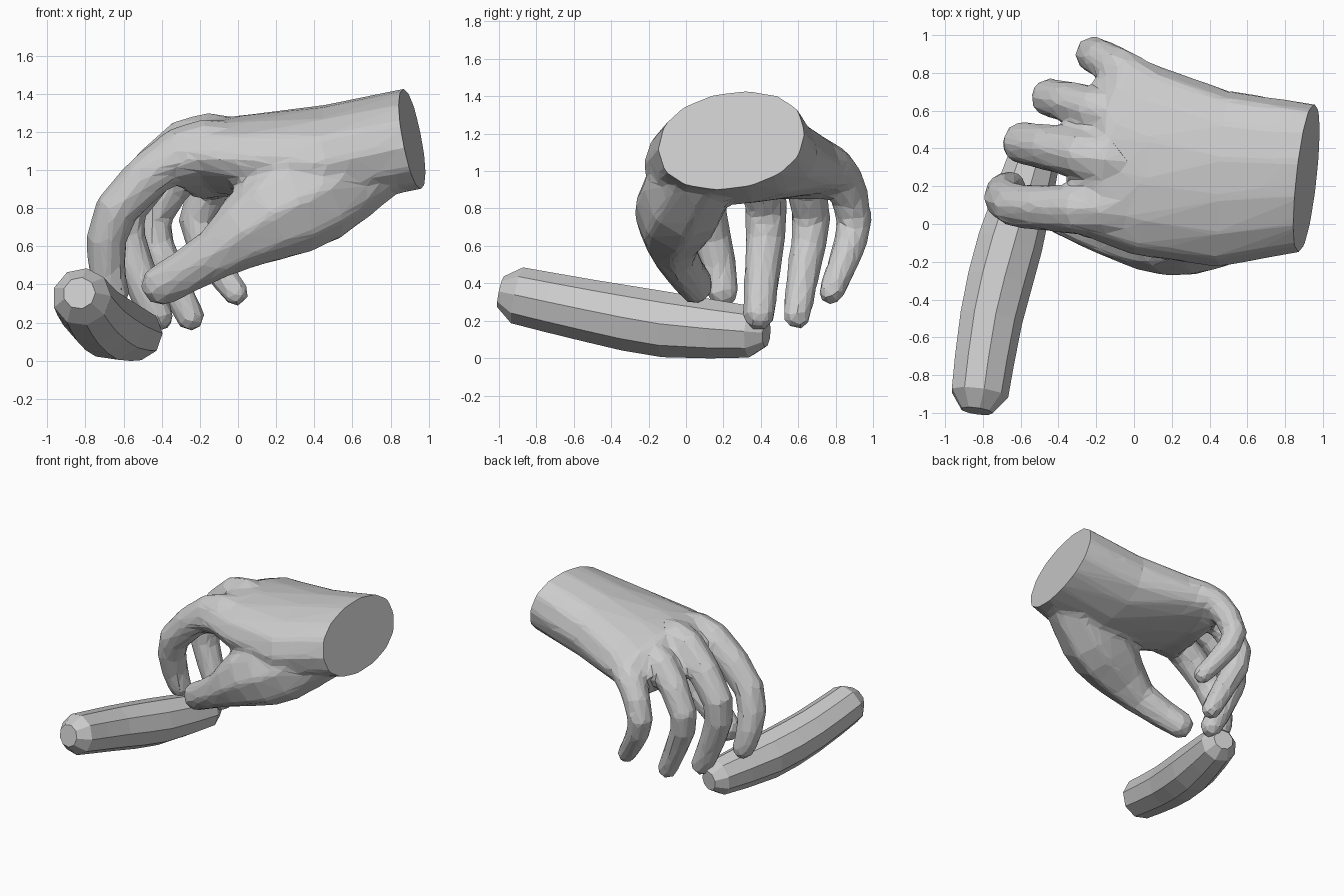
import bpy, bmesh
from math import pi, cos, sin
from mathutils import Vector as V

if "Cube" in bpy.data.objects:
    bpy.data.objects.remove(bpy.data.objects["Cube"])


def loft(name, rings):
    """Closed flat-faced skin through a list of equal-sized rings."""
    bm = bmesh.new()
    vs = [[bm.verts.new(p) for p in r] for r in rings]
    n = len(vs[0])
    for a, b in zip(vs, vs[1:]):
        for i in range(n):
            j = (i + 1) % n
            bm.faces.new((a[i], a[j], b[j], b[i]))
    bm.faces.new(vs[0])
    bm.faces.new(vs[-1])
    bmesh.ops.recalc_face_normals(bm, faces=bm.faces)
    me = bpy.data.meshes.new(name)
    bm.to_mesh(me)
    bm.free()
    ob = bpy.data.objects.new(name, me)
    bpy.context.collection.objects.link(ob)
    return ob


def smooth_path(pts):
    """Insert one curved midpoint in every span."""
    out = []
    for i in range(len(pts) - 1):
        a, b = pts[i], pts[i + 1]
        before, after = pts[max(i - 1, 0)], pts[min(i + 2, len(pts) - 1)]
        out += [a, ((a + b) * 9 - before - after) / 16]
    return out + [pts[-1]]


def tube(name, path, hint=(0, 1, 0), depth=1.0, sides=8, both=False):
    """Tapered limb with a blunt tip; path rows are x, y, z, radius."""
    path = smooth_path([V(p) for p in path])
    for end, prev, at in ((path[-1], path[-2], len(path)), (path[0], path[1], 0)):
        if at or both:
            p = end.xyz + (end - prev).xyz.normalized() * end.w * .6
            path.insert(at, V((*p, end.w * .55)))
    rings = []
    for i, p in enumerate(path):
        t = (path[min(i + 1, len(path) - 1)] - path[max(i - 1, 0)]).xyz.normalized()
        up = t.cross(V(hint)).normalized()
        side = up.cross(t)
        angles = [k * 2 * pi / sides for k in range(sides)]
        rings.append([p.xyz + p.w * (side * cos(a) + up * depth * sin(a)) for a in angles])
    return loft(name, rings)


def palm_ring(a, b, top, bottom, lean, n=14):
    """Section between thumb side a and little-finger side b."""
    a, b = V(a), V(b)
    mid, half, up = (a + b) / 2, (b - a) / 2, V((lean, 0, 1))
    ring = []
    for k in range(n):
        c, s = cos(k * 2 * pi / n), sin(k * 2 * pi / n)
        h = abs(s) ** .85 * (top if s > 0 else -bottom)
        ring.append(mid + half * c + up * h)
    return ring


# palm and back of the hand, running a little past the wrist cut
hand = loft("hand", [
    palm_ring((.99, -.13, 1.14), (1.06, .62, 1.23), .26, .26, -.21),
    palm_ring((.45, -.23, 1.03), (.5, .71, 1.1), .275, .25, -.1),
    palm_ring((0, -.17, 1.05), (.1, .85, 1.01), .26, .18, 0),
    palm_ring((-.22, -.09, 1.07), (-.04, .91, .99), .23, .16, -.1),
    palm_ring((-.38, -.04, 1.01), (-.15, .88, .91), .15, .11, -.3),
])

# thumb with its fleshy base
digits = [tube("thumb", [(.8, .13, 1.12, .19), (.42, .0, .88, .24), (.15, -.06, .75, .22),
                         (-.12, -.06, .56, .125), (-.43, .06, .38, .1)], depth=1.12)]


def finger(name, size, *joints):
    """Curled finger tapering evenly from knuckle to tip."""
    last = len(joints) - 1
    digits.append(tube(name, [(*j, size * (1 - .42 * i / last)) for i, j in enumerate(joints)]))


# four curled fingers
finger("index_finger", .15, (-.08, .09, 1.12), (-.3, .08, 1.1), (-.64, .1, .79), (-.69, .17, .5), (-.645, .2, .33))
finger("middle_finger", .15, (-.08, .32, 1.14), (-.28, .37, 1.14), (-.59, .43, .8), (-.54, .41, .5), (-.41, .39, .21))
finger("ring_finger", .135, (-.02, .55, 1.1), (-.22, .61, 1.06), (-.45, .67, .75), (-.37, .63, .48), (-.24, .59, .21))
finger("little_finger", .125, (.08, .72, 1.04), (-.09, .83, .98), (-.22, .9, .73), (-.12, .84, .51), (0, .77, .34))

# fuse digits and palm into one softly blended low-poly skin
bpy.ops.object.select_all(action="DESELECT")
for ob in [hand] + digits:
    ob.select_set(True)
bpy.context.view_layer.objects.active = hand
bpy.ops.object.join()
m = hand.modifiers.new("fuse", "REMESH")
m.mode = "VOXEL"
m.voxel_size = .022
m = hand.modifiers.new("soften", "SMOOTH")
m.factor, m.iterations = .5, 10
m = hand.modifiers.new("facets", "DECIMATE")
m.ratio = .055
for m in list(hand.modifiers):
    bpy.ops.object.modifier_apply(modifier=m.name)

# flat slanted wrist cut
bm = bmesh.new()
bm.from_mesh(hand.data)
cut = bmesh.ops.bisect_plane(bm, geom=bm.verts[:] + bm.edges[:] + bm.faces[:], plane_co=(.912, .25, 1.17),
                             plane_no=(1, -.13, .21), clear_outer=True)
rim = [e for e in cut["geom_cut"] if isinstance(e, bmesh.types.BMEdge)]
bmesh.ops.contextual_create(bm, geom=rim)
bmesh.ops.recalc_face_normals(bm, faces=bm.faces)
for f in bm.faces:
    f.smooth = False
bm.to_mesh(hand.data)
bm.free()

# rounded stick pinched between thumb and fingers
tube("held_stick", [(-.82, -.9, .335, .155), (-.76, -.5, .25, .17), (-.66, -.1, .178, .178),
                    (-.53, .35, .14, .14)], hint=(1, 0, 0), sides=9, both=True)
